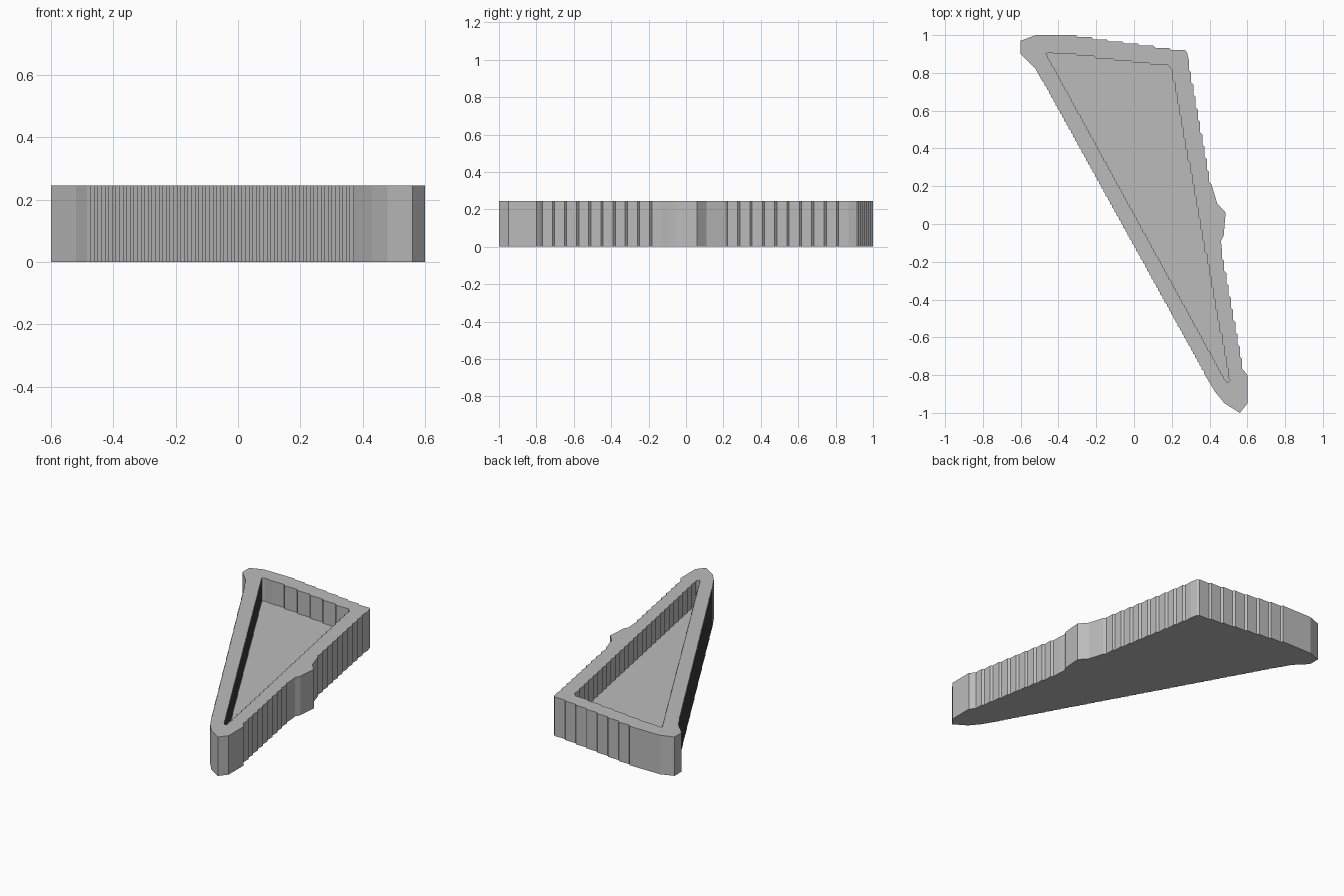
import bpy, bmesh
from mathutils import Vector

cube = bpy.data.objects.get("Cube")
if cube:
    bpy.data.objects.remove(cube, do_unlink=True)

HEIGHT, FLOOR, STEP = 0.245, 0.10, 0.0115

# Plan corners, clockwise from the back right
OUTER = [(-0.6, 0.97), (-0.52, 1), (-0.38, 1), (0.28, 0.91), (0.29, 0.87),
         (0.41, 0.21), (0.44, 0.11), (0.485, 0.06), (0.475, -0.06), (0.46, -0.09),
         (0.465, -0.13), (0.585, -0.78), (0.6, -0.8), (0.6, -0.95), (0.56, -1),
         (0.48, -0.95), (0.43, -0.89), (0.37, -0.79), (-0.485, 0.755),
         (-0.52, 0.82), (-0.6, 0.9)]
INNER = [(-0.468, 0.9), (-0.45, 0.907), (-0.395, 0.9), (0.19, 0.83), (0.205, 0.81),
         (0.51, -0.825), (0.495, -0.84), (0.473, -0.815)]


def stepped(corners):
    """Turn long slanted sides into straight runs joined by small diagonal steps."""
    points = []
    for a, b in zip(corners, corners[1:] + corners[:1]):
        a, b = Vector(a), Vector(b)
        d = b - a
        points.append(a)
        if d.length < 0.3:
            continue
        major = 0 if abs(d.x) > abs(d.y) else 1
        minor = 1 - major
        n = round(abs(d[minor]) / STEP)
        jog = min(abs(d[minor] / n), abs(d[major] / n) / 2)
        for i in range(n):
            start = a + d * i / n
            end = a + d * (i + 1) / n
            turn = start.copy()
            turn[major] = end[major] - jog * (1 if d[major] > 0 else -1)
            points.append(turn)
            if i < n - 1:
                points.append(end)
    return points


def loop(bm, points, z):
    return [bm.verts.new((p.x, p.y, z)) for p in points]


def loop_edges(bm, verts):
    return [bm.edges.new(pair) for pair in zip(verts, verts[1:] + verts[:1])]


def wall(bm, low, high):
    for i in range(len(low)):
        j = (i + 1) % len(low)
        bm.faces.new((low[i], low[j], high[j], high[i]))


grey = bpy.data.materials.new("plain grey")
grey.use_nodes = True
colour = (0.5, 0.5, 0.5, 1)
grey.diffuse_color = colour
grey.node_tree.nodes["Principled BSDF"].inputs["Base Color"].default_value = colour

# Tray: underside, outer wall, flat rim, inner wall and sunken floor
bm = bmesh.new()
outer, inner = stepped(OUTER), stepped(INNER)
base, rim_out = loop(bm, outer, 0), loop(bm, outer, HEIGHT)
floor, rim_in = loop(bm, inner, FLOOR), loop(bm, inner, HEIGHT)
bm.faces.new(base)
bm.faces.new(floor)
rim = loop_edges(bm, rim_out) + loop_edges(bm, rim_in)
bmesh.ops.triangle_fill(bm, edges=rim, use_beauty=True, normal=(0, 0, 1))
wall(bm, base, rim_out)
wall(bm, floor, rim_in)
bmesh.ops.recalc_face_normals(bm, faces=bm.faces)

mesh = bpy.data.meshes.new("tray")
bm.to_mesh(mesh)
bm.free()
mesh.materials.append(grey)
bpy.context.collection.objects.link(bpy.data.objects.new("tray", mesh))
